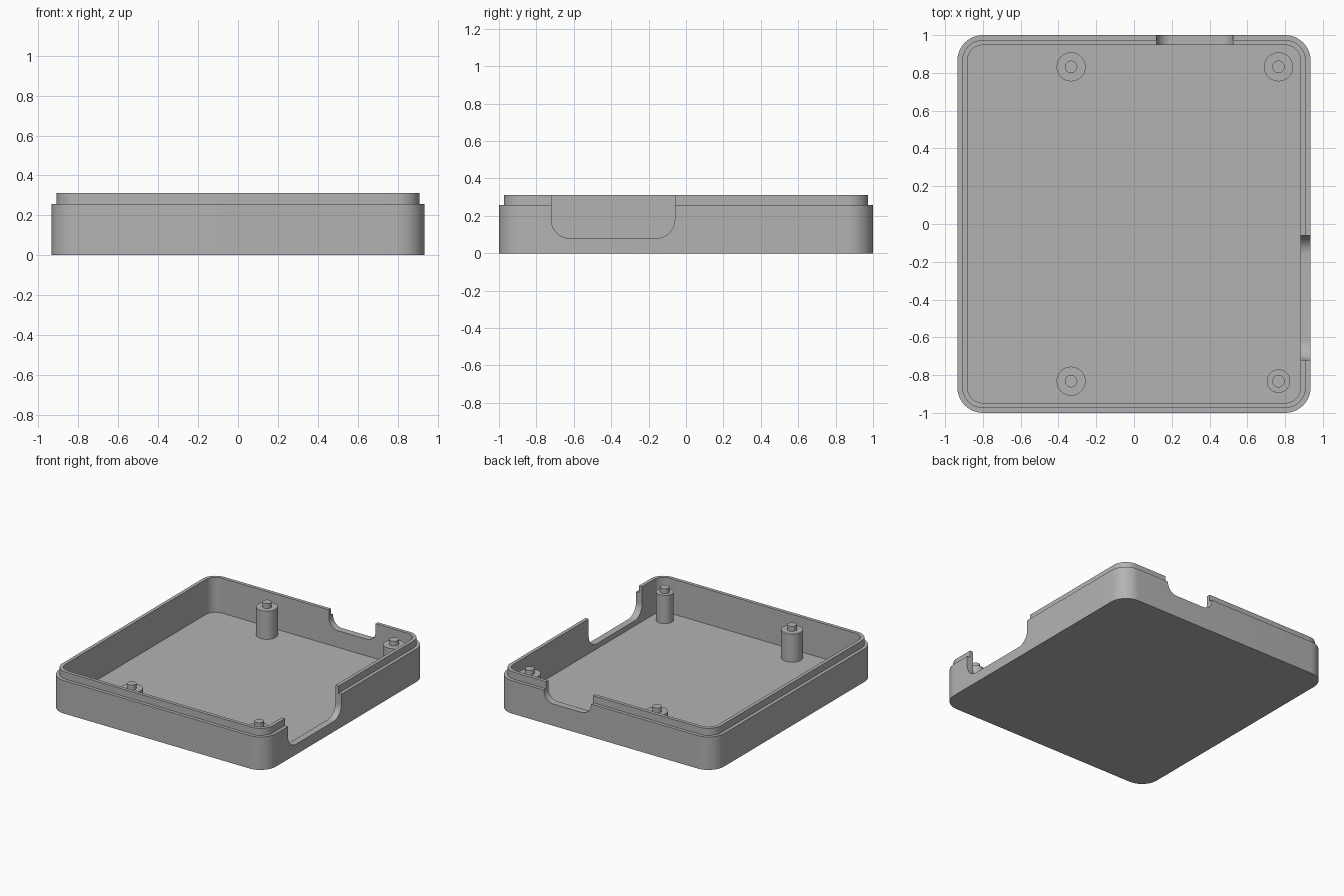
import bpy, bmesh
from math import sin, cos, pi, radians
from mathutils import Matrix, Vector

old = bpy.data.objects.get("Cube")
if old:
    bpy.data.objects.remove(old)

grey = bpy.data.materials.new("plain grey")
grey.use_nodes = True
colour = (0.45, 0.45, 0.45, 1)
grey.diffuse_color = colour
grey.node_tree.nodes["Principled BSDF"].inputs["Base Color"].default_value = colour

HALF_X, HALF_Y, RADIUS = 0.935, 1.0, 0.135
WALL, LIP, FLOOR = 0.053, 0.026, 0.04
RIM, TOP = 0.257, 0.312


def finish(name, bm):
    bmesh.ops.recalc_face_normals(bm, faces=bm.faces)
    mesh = bpy.data.meshes.new(name)
    bm.to_mesh(mesh)
    bm.free()
    mesh.materials.append(grey)
    obj = bpy.data.objects.new(name, mesh)
    bpy.context.collection.objects.link(obj)
    return obj


def smooth(obj):
    bpy.ops.object.select_all(action='DESELECT')
    obj.select_set(True)
    bpy.context.view_layer.objects.active = obj
    bpy.ops.object.shade_smooth_by_angle(angle=radians(30))


def skin(bm, rings):
    """Join closed rings of points into a capped solid."""
    loops = [[bm.verts.new(p) for p in ring] for ring in rings]
    for a, b in zip(loops, loops[1:]):
        for i in range(len(a)):
            j = (i + 1) % len(a)
            bm.faces.new((a[i], a[j], b[j], b[i]))
    bm.faces.new(loops[0])
    bm.faces.new(loops[-1])


def rounded_ring(inset, z, steps=12):
    r = RADIUS - inset
    ring = []
    for k, (sx, sy) in enumerate([(1, 1), (-1, 1), (-1, -1), (1, -1)]):
        for i in range(steps + 1):
            a = (k + i / steps) * pi / 2
            ring.append((sx * (HALF_X - RADIUS) + r * cos(a),
                         sy * (HALF_Y - RADIUS) + r * sin(a), z))
    return ring


def notch_cutter(start, end, bottom, r, place, steps=12):
    """Open-topped slot with rounded lower corners, swept through a wall."""
    outline = [(end, 0.5), (start, 0.5)]
    for cx, first in ((start + r, pi), (end - r, 1.5 * pi)):
        for i in range(steps + 1):
            a = first + i / steps * pi / 2
            outline.append((cx + r * cos(a), bottom + r + r * sin(a)))
    bm = bmesh.new()
    skin(bm, [[place(u, depth, z) for u, z in outline] for depth in (-0.1, 0.1)])
    return finish("notch_cutter", bm)


# Tray: outer wall, stepped lip, inner wall and floor
bm = bmesh.new()
profile = [(0, 0), (0, RIM), (LIP, RIM), (LIP, TOP), (WALL, TOP), (WALL, FLOOR)]
skin(bm, [rounded_ring(inset, z) for inset, z in profile])
tray = finish("tray", bm)

# Port notches in the side and back walls
cutters = [
    notch_cutter(-0.72, -0.06, 0.08, 0.1, lambda u, d, z: (HALF_X + d, u, z)),
    notch_cutter(0.12, 0.525, 0.17, 0.08, lambda u, d, z: (u, HALF_Y + d, z)),
]
bpy.context.view_layer.objects.active = tray
for cutter in cutters:
    cutter.hide_render = True
    mod = tray.modifiers.new("notch", 'BOOLEAN')
    mod.operation = 'DIFFERENCE'
    mod.solver = 'EXACT'
    mod.object = cutter
    bpy.ops.object.modifier_apply(modifier=mod.name)
for cutter in cutters:
    bpy.data.objects.remove(cutter)
smooth(tray)


# Mounting posts with locating pins
def post(name, x, y, radius):
    bm = bmesh.new()
    levels = [(radius, FLOOR - 0.01), (radius, 0.26), (0.033, 0.26), (0.033, 0.298)]
    skin(bm, [[(x + r * cos(2 * pi * i / 32), y + r * sin(2 * pi * i / 32), z)
               for i in range(32)] for r, z in levels])
    smooth(finish(name, bm))


post("back_right_post", -0.333, 0.832, 0.077)
post("back_left_post", 0.765, 0.832, 0.077)
post("front_right_post", -0.333, -0.832, 0.077)
post("front_left_post", 0.765, -0.832, 0.062)
